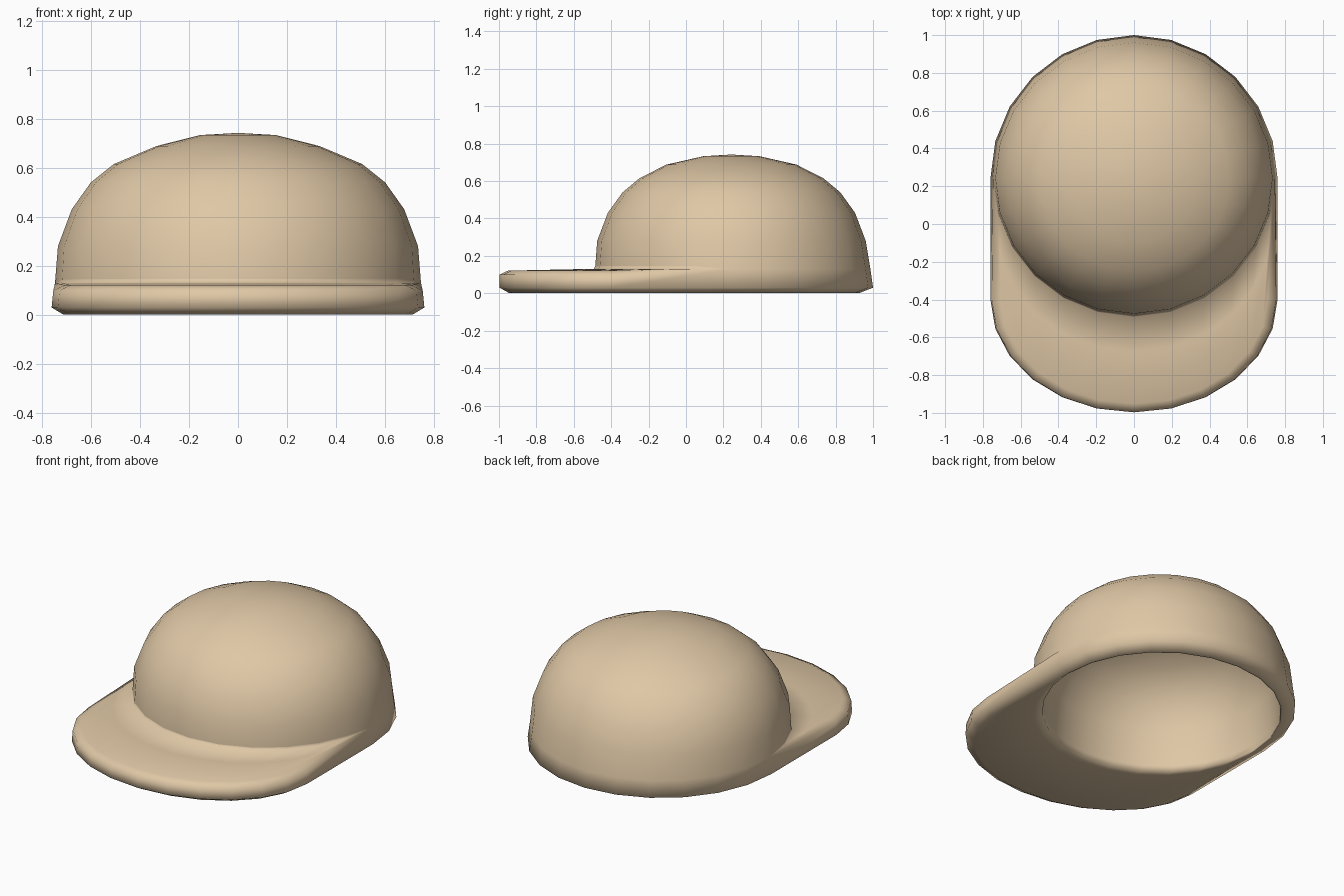
import bpy, bmesh
from math import sin, cos, radians
from mathutils import Vector

cube = bpy.data.objects.get("Cube")
if cube:
    bpy.data.objects.remove(cube)

CROWN_Y = 0.243   # centre of the crown
BRIM_Y = -0.40    # where the brim starts to curve
RADIUS = 0.76
CREASE_Z = 0.146  # where the crown leaves the brim

# Lining as (radius, height) from the top down
INNER = [(0, 0.677), (0.145, 0.67), (0.315, 0.628), (0.455, 0.56), (0.54, 0.495),
         (0.61, 0.40), (0.665, 0.265), (0.68, 0.04), (0.682, 0.006)]
# Outside of the crown as (half width, half length, height) from the bottom up
OUTER = [(0.734, 0.718, 0.28), (0.678, 0.661, 0.43), (0.60, 0.582, 0.54), (0.506, 0.492, 0.615),
         (0.333, 0.348, 0.688), (0.155, 0.15, 0.733), (0, 0, 0.742)]
# Outer edges as (inset, height) from the underside up
BRIM_EDGE = [(0.05, 0.002), (0.0, 0.03), (0.0, 0.10), (0.045, 0.121)]
BACK_EDGE = [(0.072, 0.002), (0.0, 0.03), (0.014, 0.13), (0.014, 0.13)]


def crown_point(angle, rx, ry, z):
    return Vector((rx * cos(angle), CROWN_Y + ry * sin(angle), z))


def brim_point(angle, inset, z):
    # The sides lean in a little with height
    half_width = RADIUS + 0.003 - inset - 0.1 * z
    return Vector((half_width * cos(angle), BRIM_Y + (0.597 - inset) * sin(angle), z))


def column(degrees, front):
    """One section through the cap, from the inner top to the outer top."""
    a = radians(degrees)
    inside = [crown_point(a, r, 0.98 * r, z) for r, z in INNER]
    if front:
        edge = [brim_point(a, i, z) for i, z in BRIM_EDGE]
    else:
        edge = [crown_point(a, RADIUS - i, RADIUS - 0.003 - i, z) for i, z in BACK_EDGE]
    # Loops close to the opening and close to the crown
    under = inside[-1].lerp(edge[0], 0.12)
    under.z = 0.002
    if front and degrees not in (180, 360):
        foot = crown_point(a, 0.744, 0.735, 0.131)
        top = [edge[-1].lerp(foot, 0.6), foot, crown_point(a, 0.742, 0.728, CREASE_Z)]
    else:
        foot = crown_point(a, RADIUS - 0.014, RADIUS, 0.13)
        top = [edge[-1].lerp(foot, 0.5), foot, foot]
        if not front:
            top = [edge[-1]] * 3
    return inside + [under] + edge + top + [crown_point(a, *p) for p in OUTER]


# Cap: back half of the crown, then front half with the brim
bm = bmesh.new()
sections = [column(d, False) for d in range(0, 181, 15)]
sections += [column(d, True) for d in range(180, 361, 15)]
cols = [[bm.verts.new(p) for p in s] for s in sections]
for k, here in enumerate(cols):
    after = cols[(k + 1) % len(cols)]
    for j in range(len(here) - 1):
        bm.faces.new((here[j], after[j], after[j + 1], here[j + 1]))
bmesh.ops.remove_doubles(bm, verts=bm.verts, dist=0.0005)
bmesh.ops.recalc_face_normals(bm, faces=bm.faces)
for f in bm.faces:
    f.smooth = True
# Sharp crease between brim and crown
for e in bm.edges:
    e.smooth = not all(abs(v.co.z - CREASE_Z) < 0.001 for v in e.verts)

mesh = bpy.data.meshes.new("cap")
bm.to_mesh(mesh)
bm.free()
cap = bpy.data.objects.new("cap", mesh)
bpy.context.collection.objects.link(cap)

# Tan cloth
tan = bpy.data.materials.new("tan cloth")
tan.use_nodes = True
colour = (0.74, 0.575, 0.38, 1)
tan.diffuse_color = colour
tan.node_tree.nodes["Principled BSDF"].inputs["Base Color"].default_value = colour
mesh.materials.append(tan)
